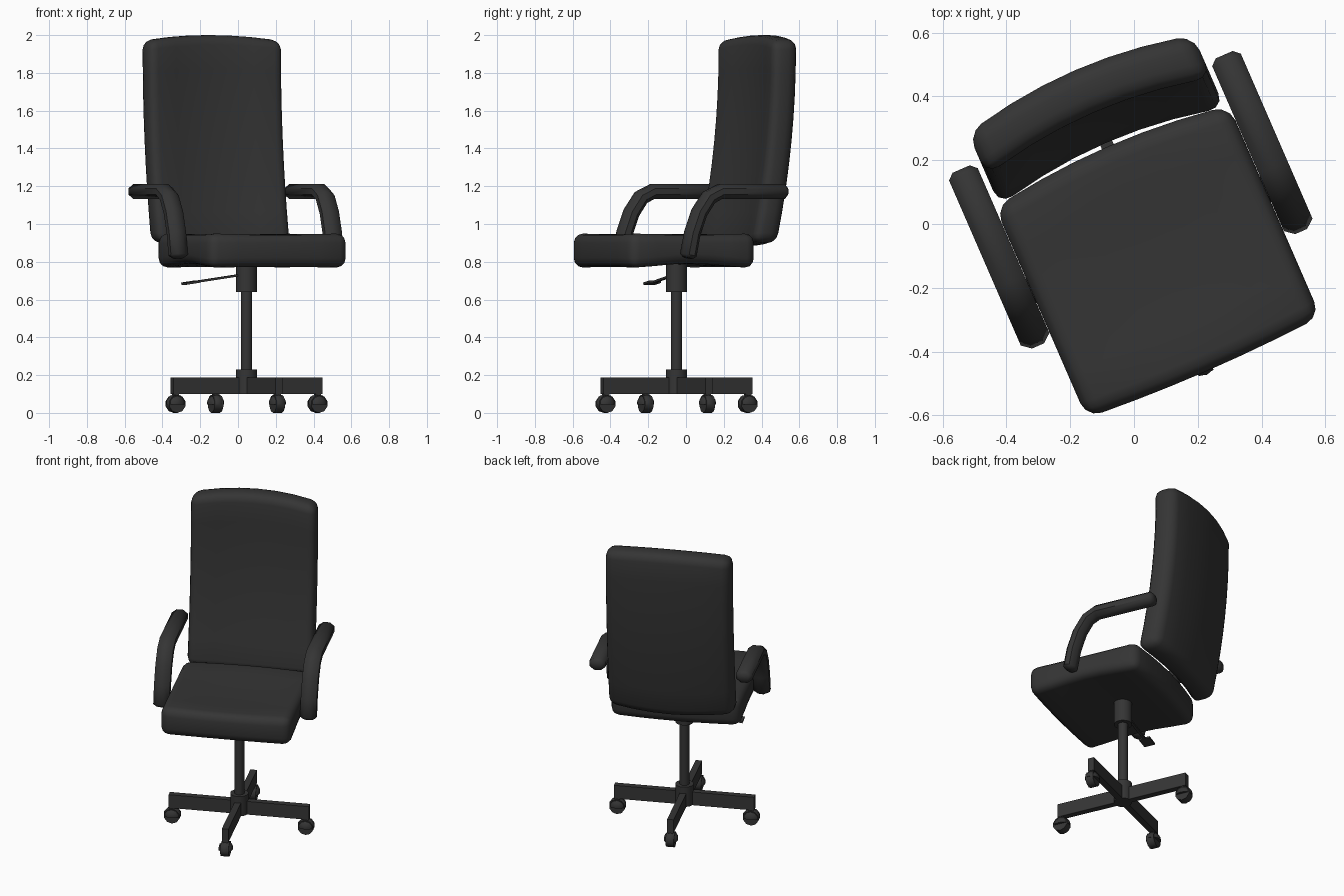
import bpy, bmesh, math
from mathutils import Matrix, Vector

if "Cube" in bpy.data.objects:
    bpy.data.objects.remove(bpy.data.objects["Cube"])

# Everything is built around the column, then turned and shifted into place
PLACE = Matrix.Translation((0.045, -0.05, 0)) @ Matrix.Rotation(math.radians(23.5), 4, 'Z')
DARK = bpy.data.materials.new("dark_upholstery")
DARK.diffuse_color = (0.035, 0.035, 0.035, 1)
DARK.use_nodes = True
DARK.node_tree.nodes["Principled BSDF"].inputs["Base Color"].default_value = DARK.diffuse_color


def finish(name, bm, angle=40):
    bmesh.ops.recalc_face_normals(bm, faces=bm.faces)
    me = bpy.data.meshes.new(name)
    bm.to_mesh(me)
    bm.free()
    me.transform(PLACE)
    me.shade_smooth()
    me.set_sharp_from_angle(angle=math.radians(angle))
    me.materials.append(DARK)
    ob = bpy.data.objects.new(name, me)
    bpy.context.collection.objects.link(ob)
    return ob


def box(bm, lo, hi, rot=Matrix()):
    lo, hi = Vector(lo), Vector(hi)
    m = rot @ Matrix.Translation((lo + hi) / 2) @ Matrix.Diagonal((*(hi - lo), 1))
    return bmesh.ops.create_cube(bm, size=1, matrix=m)


def cylinder(bm, r, z0, z1, n=16, r2=None):
    bmesh.ops.create_cone(bm, cap_ends=True, segments=n, radius1=r, radius2=r2 or r,
                          depth=z1 - z0, matrix=Matrix.Translation((0, 0, (z0 + z1) / 2)))


def cushion(name, lo, hi, bevel, cuts, bend):
    """Rounded box, sliced along the given axes, then bent by a function."""
    bm = bmesh.new()
    box(bm, lo, hi)
    bmesh.ops.bevel(bm, geom=bm.edges[:], offset=bevel, segments=3, profile=0.5, affect='EDGES')
    for axis, count in cuts:
        no = Vector((0, 0, 0))
        no[axis] = 1
        a, b = lo[axis] + bevel, hi[axis] - bevel
        for i in range(1, count):
            p = no * (a + (b - a) * i / count)
            bmesh.ops.bisect_plane(bm, geom=bm.verts[:] + bm.edges[:] + bm.faces[:],
                                   plane_co=p, plane_no=no)
    for v in bm.verts:
        v.co = bend(v.co.copy())
    return finish(name, bm, 50)


# Seat: dished top, bowed front and back edges
def bend_seat(p):
    a, b = p.x / 0.40, (p.y + 0.07) / 0.36
    mid = max(0, 1 - a * a)
    if p.z > 0.87:
        p.z -= 0.02 * mid * max(0, 1 - b * b)
    else:
        p.z += 0.012 * math.cos(b * math.pi) * (1 - 0.3 * mid)
    p.y += (0.035 if b > 0 else 0.015) * b * mid
    return p


cushion("seat", (-0.40, -0.435, 0.78), (0.40, 0.285, 0.95), 0.05, [(0, 6), (1, 6)], bend_seat)


# Backrest: wraps around the sitter, leans back and has a crowned top
def bend_back(p):
    a = p.x / 0.385
    h = (p.z - 0.89) / 1.11
    p.y -= 0.048 * a * a + 0.11 * ((1.95 - p.z) / 1.05) ** 2
    p.z -= 0.03 * a * a * h - 0.02 * a * a * (1 - h)
    return p


cushion("backrest", (-0.385, 0.435, 0.885), (0.385, 0.58, 2.0), 0.05, [(0, 6), (2, 8)], bend_back)

# Armrests: flattened eight-sided tube swept along a bent path (y, z, scale)
PATH = [(-0.132, 0.82, 0.6), (-0.128, 0.835, 1), (-0.105, 0.95, 1), (-0.065, 1.06, 1),
        (-0.01, 1.14, 1), (0.055, 1.172, 1), (0.42, 1.172, 1), (0.438, 1.172, 0.6)]


def armrest(name, x):
    bm = bmesh.new()
    rings = []
    for i, (y, z, s) in enumerate(PATH):
        q, r = PATH[max(i - 1, 0)], PATH[min(i + 1, len(PATH) - 1)]
        d = Vector((0, r[0] - q[0], r[1] - q[1])).normalized()
        n = Vector((0, -d.z, d.y))
        ring = []
        for k in range(8):
            t = math.radians(22.5 + 45 * k)
            off = Vector((0.053 * math.cos(t), 0, 0)) + n * 0.043 * math.sin(t)
            ring.append(bm.verts.new(Vector((x, y, z)) + off * s))
        rings.append(ring)
    for a, b in zip(rings, rings[1:]):
        for k in range(8):
            bm.faces.new((a[k], a[(k + 1) % 8], b[(k + 1) % 8], b[k]))
    bm.faces.new(rings[0])
    bm.faces.new(rings[-1])
    finish(name, bm, 50)


armrest("left_armrest", -0.45)
armrest("right_armrest", 0.45)

# Column: hub, gas lift and upper sleeve
bm = bmesh.new()
cylinder(bm, 0.055, 0.10, 0.23)
cylinder(bm, 0.03, 0.20, 0.66)
cylinder(bm, 0.055, 0.64, 0.80)
finish("column", bm)

# Height lever with a flat paddle, sloping down to the left
bm = bmesh.new()
tilt = Matrix.Translation((0, 0, 0.735)) @ Matrix.Rotation(math.radians(-8), 4, 'Y')
box(bm, (-0.30, -0.008, -0.006), (0, 0.008, 0.006), tilt)
box(bm, (-0.365, -0.035, -0.006), (-0.29, 0.035, 0.006), tilt)
finish("height_lever", bm)

# Four legs, each with a caster made of a hood, a wheel and a stem
for i in range(4):
    turn = Matrix.Rotation(math.pi / 2 * i, 4, 'Z')
    bm = bmesh.new()
    box(bm, (0.02, -0.02, 0.10), (0.43, 0.02, 0.187), turn)
    finish(f"base_leg_{i + 1}", bm)

    bm = bmesh.new()
    at = turn @ Matrix.Translation((0.41, 0, 0.05))
    lie = at @ Matrix.Rotation(math.pi / 2, 4, 'X')
    bmesh.ops.create_uvsphere(bm, u_segments=10, v_segments=6, radius=1,
                              matrix=lie @ Matrix.Diagonal((0.054, 0.05, 0.044, 1)))
    bmesh.ops.bisect_plane(bm, geom=bm.verts[:] + bm.edges[:] + bm.faces[:],
                           plane_co=(0, 0, 0.045), plane_no=(0, 0, -1), clear_outer=True)
    bmesh.ops.holes_fill(bm, edges=[e for e in bm.edges if e.is_boundary])
    bmesh.ops.create_cone(bm, cap_ends=True, segments=10, radius1=0.048, radius2=0.048,
                          depth=0.05, matrix=lie @ Matrix.Translation((0, -0.002, 0)))
    box(bm, (0.395, -0.015, 0.08), (0.425, 0.015, 0.11), turn)
    finish(f"caster_{i + 1}", bm)
